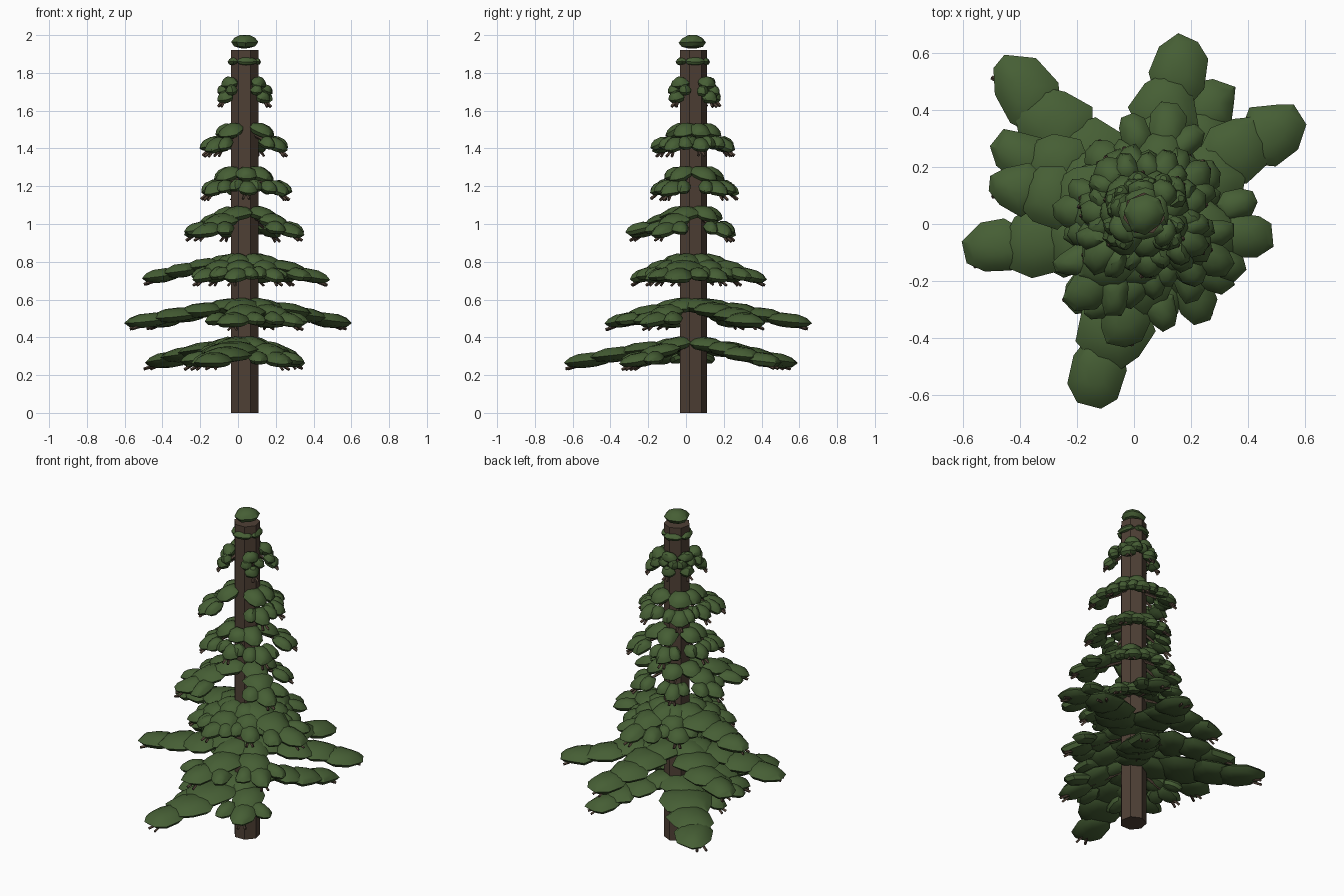
import bpy, bmesh, math, random
from mathutils import Vector

if "Cube" in bpy.data.objects:
    bpy.data.objects.remove(bpy.data.objects["Cube"])

random.seed(7)
CX, CY = 0.035, 0.036          # trunk axis


def material(name, rgb):
    m = bpy.data.materials.new(name)
    m.diffuse_color = (*rgb, 1)
    m.use_nodes = True
    m.node_tree.nodes["Principled BSDF"].inputs["Base Color"].default_value = m.diffuse_color
    return m


GREEN = material("needle green", (0.061, 0.113, 0.035))
BARK = material("bark brown", (0.078, 0.051, 0.036))


def finish(bm, name, mat, angle=None):
    bmesh.ops.recalc_face_normals(bm, faces=bm.faces)
    me = bpy.data.meshes.new(name)
    bm.to_mesh(me)
    bm.free()
    ob = bpy.data.objects.new(name, me)
    bpy.context.collection.objects.link(ob)
    me.materials.append(mat)
    if angle:
        bpy.ops.object.select_all(action='DESELECT')
        ob.select_set(True)
        bpy.context.view_layer.objects.active = ob
        bpy.ops.object.shade_smooth_by_angle(angle=math.radians(angle))


def loft(bm, rings):
    """Skin equal-sized rings of points and cap both ends."""
    vs = [[bm.verts.new(p) for p in r] for r in rings]
    n = len(vs[0])
    for a, b in zip(vs, vs[1:]):
        for i in range(n):
            bm.faces.new((a[i], a[(i + 1) % n], b[(i + 1) % n], b[i]))
    bm.faces.new(vs[0])
    bm.faces.new(vs[-1])


def clump(bm, c, yaw, slope, hl, hw, ht, jit=0.15):
    """Flattened, angular needle lump, blunt at both ends."""
    u = Vector((math.cos(yaw), math.sin(yaw), -slope)).normalized()
    v = Vector((-math.sin(yaw), math.cos(yaw), 0))
    w = u.cross(v)
    outline = [(1, .42), (.5, .9), (-.35, 1.03), (-.95, .55),
               (-.95, -.55), (-.35, -1.03), (.5, -.9), (1, -.42)]
    outline = [(a + random.uniform(-jit, jit) * .6, b + random.uniform(-jit, jit))
               for a, b in outline]
    rings = []
    for s, h in ((.35, -.95), (.78, -.65), (1, 0), (.75, .6), (.35, .95)):
        rings.append([c + u * (a * s * hl) + v * (b * s * hw)
                      + w * (ht * (h - .2 * abs(b) * s)) for a, b in outline])
    loft(bm, rings)


def stick(bm, p, q, r0, r1):
    """Tapered four-sided twig."""
    d = (q - p).normalized()
    s = d.cross(Vector((0, 0, 1))).normalized()
    t = d.cross(s)
    loft(bm, [[o + (s * math.cos(k) + t * math.sin(k)) * r
               for k in (0, math.pi / 2, math.pi, 3 * math.pi / 2)]
              for o, r in ((p, r0), (q, r1))])


def branch(leaf, wood, ang, reach, top, drop):
    """Drooping row of overlapping lumps over a thin stem with twig tips."""
    a = math.radians(ang)
    n = 4 if reach > .5 else 3 if reach > .3 else 2
    hl = (reach - .05) / n * (.78 if n > 2 else .62)
    start, end = min(.105, reach * .6), reach - hl
    ht = .030 + .013 * reach

    def at(r, side=0.0, dz=0.0):
        t = max(0, (r - start) / (end - start))
        return Vector((CX + math.cos(a) * r - math.sin(a) * side,
                       CY + math.sin(a) * r + math.cos(a) * side,
                       top - ht - drop * t ** 1.15 + dz))

    slope = min(drop / (end - start) * .65, .5)
    for i in range(n):
        t = i / (n - 1)
        hw = (.024 + .112 * reach) * (1 + .35 * math.sin(math.pi * min(1, t + .15)))
        clump(leaf, at(start + (end - start) * t, random.uniform(-.12, .12) * hw * 2),
              a + random.uniform(-.18, .18), slope, hl, hw, ht)
    # side lumps on the shorter branches
    if reach < .5:
        for s in (-1, 1):
            clump(leaf, at(reach * .68, s * reach * .22, -.008), a + s * .6,
                  slope, min(hl * .8, .075), .02 + .075 * reach, ht * .9)
    # stem and twig tips
    stick(wood, at(.03, 0, -.01), at(end, 0, -.018), .011, .007)
    tip = at(end)
    out = Vector((math.cos(a), math.sin(a), -slope)) * (hl * .85)
    side = Vector((-math.sin(a), math.cos(a), 0)) * (.012 + .02 * reach)
    for s in (-1, 1):
        stick(wood, tip - Vector((0, 0, .018)),
              tip + out + side * s - Vector((0, 0, .036)), .009, .008)


# trunk: seven-sided post with one flat side to the front
bm = bmesh.new()
R = 0.0745
STEP = 2 * math.pi / 7
loft(bm, [[Vector((CX + R * math.cos(-math.pi / 2 + (k + .5) * STEP),
                   CY + R * math.sin(-math.pi / 2 + (k + .5) * STEP), z)) for k in range(7)]
          for z in (0, 1.92)])
finish(bm, "trunk", BARK)

# tiers: top height, droop, then (angle, reach) of each branch
TIERS = [
    (.40, .08, [(-105, .71), (136, .735), (57, .54), (-59, .44), (230, .43), (180, .33)]),
    (.605, .075, [(78, .635), (34, .65), (195, .64), (262, .48), (154, .58), (-40, .40)]),
    (.84, .075, [(171, .55), (-12, .46), (78, .40), (258, .34), (215, .33), (33, .31), (125, .31), (-52, .31)]),
    (1.09, .085, [(178, .32), (232, .42), (-32, .36), (48, .27), (118, .25)]),
    (1.30, .075, [(170, .24), (218, .27), (272, .23), (-32, .28), (38, .29), (103, .25)]),
    (1.53, .075, [(178, .23), (222, .28), (-30, .26), (12, .23), (68, .24), (128, .25)]),
    (1.78, .075, [(155, .15), (217, .17), (-38, .17), (42, .18), (97, .15)]),
]
for i, (top, drop, arms) in enumerate(TIERS, 1):
    leaf, wood = bmesh.new(), bmesh.new()
    for ang, reach in arms:
        branch(leaf, wood, ang, reach, top, drop)
    finish(leaf, f"foliage_tier_{i}", GREEN, 38)
    finish(wood, f"branch_tier_{i}", BARK)

# thin collar of needles near the top
bm = bmesh.new()
for k in range(4):
    a = math.radians(10 + 90 * k)
    clump(bm, Vector((CX + .058 * math.cos(a), CY + .058 * math.sin(a), 1.863)),
          a + math.pi / 2, 0, .055, .028, .022, .1)
finish(bm, "top_collar", GREEN, 38)

# crown lump floating just over the trunk
bm = bmesh.new()
clump(bm, Vector((CX, CY, 1.967)), .4, 0, .068, .066, .036, .05)
finish(bm, "crown_tuft", GREEN, 38)
